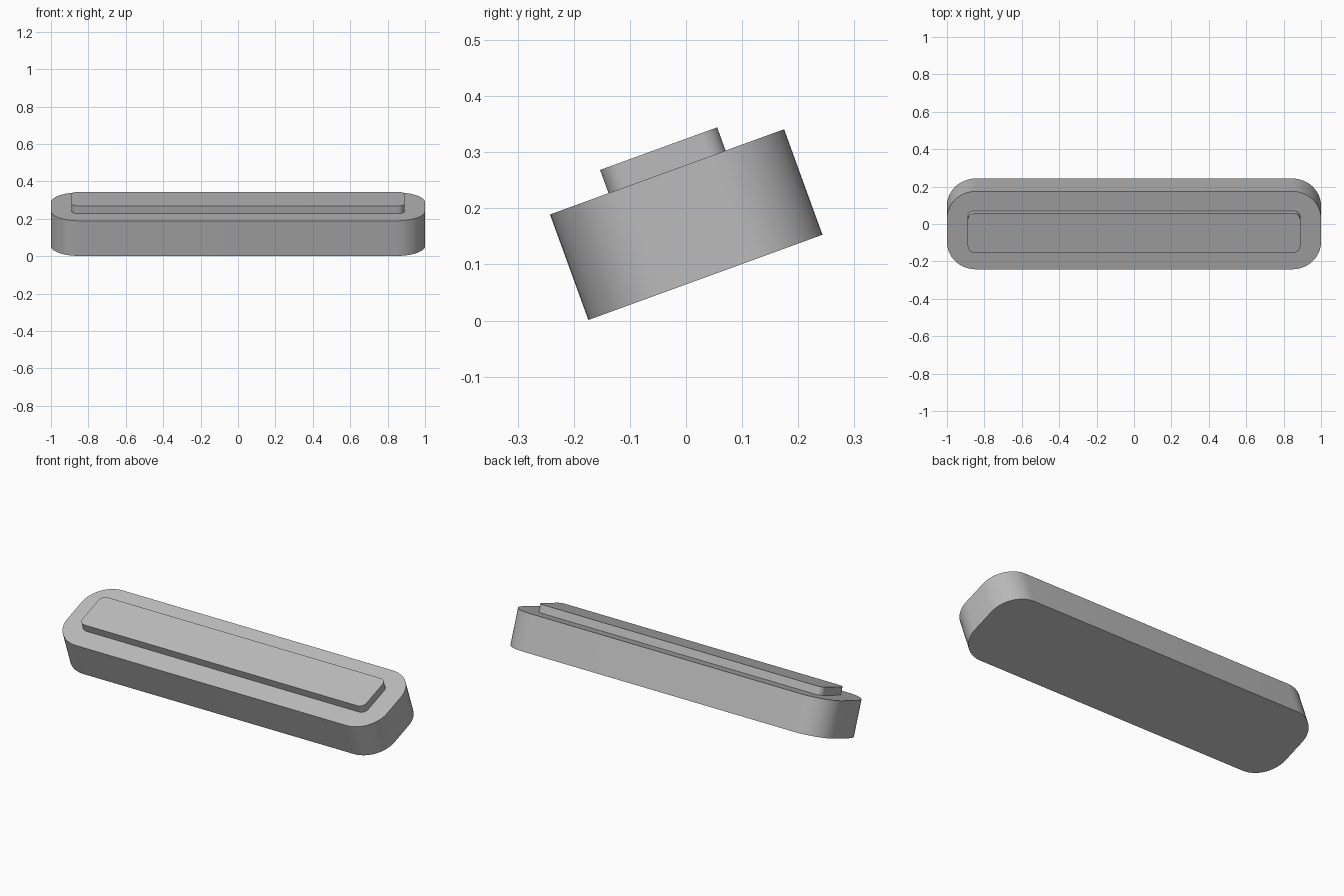
import bpy
import bmesh
from math import radians
from mathutils import Matrix, Vector

cube = bpy.data.objects.get("Cube")
if cube:
    bpy.data.objects.remove(cube, do_unlink=True)

grey = bpy.data.materials.new("neutral_grey")
grey.use_nodes = True
colour = (0.5, 0.5, 0.5, 1)
grey.diffuse_color = colour
grey.node_tree.nodes["Principled BSDF"].inputs["Base Color"].default_value = colour

# The whole bar leans forward about its lower front edge
TILT = Matrix.Translation((0, -0.174, 0.001)) @ Matrix.Rotation(radians(20), 4, 'X')
DEPTH = 0.444


def rounded_slab(name, length, depth, bottom, top, radius):
    """Box with rounded upright corners, centred on the tilted bar."""
    bm = bmesh.new()
    bmesh.ops.create_cube(bm, size=1)
    bmesh.ops.scale(bm, vec=(length, depth, top - bottom), verts=bm.verts)
    bmesh.ops.translate(bm, vec=(0, DEPTH / 2, (top + bottom) / 2), verts=bm.verts)
    upright = [e for e in bm.edges
               if abs((e.verts[0].co - e.verts[1].co).normalized().dot(Vector((0, 0, 1)))) > 0.9]
    bmesh.ops.bevel(bm, geom=upright, offset=radius, segments=12,
                    profile=0.5, affect='EDGES')
    bm.transform(TILT)
    bmesh.ops.recalc_face_normals(bm, faces=bm.faces)
    mesh = bpy.data.meshes.new(name)
    bm.to_mesh(mesh)
    bm.free()
    mesh.materials.append(grey)
    obj = bpy.data.objects.new(name, mesh)
    bpy.context.collection.objects.link(obj)
    bpy.ops.object.select_all(action='DESELECT')
    obj.select_set(True)
    bpy.context.view_layer.objects.active = obj
    bpy.ops.object.shade_smooth_by_angle(angle=radians(30))
    return obj


# Main body and the raised panel on its upper face
rounded_slab("base_body", 2.0, DEPTH, 0, 0.2, 0.155)
rounded_slab("raised_panel", 1.778, 0.222, 0.2, 0.244, 0.036)
